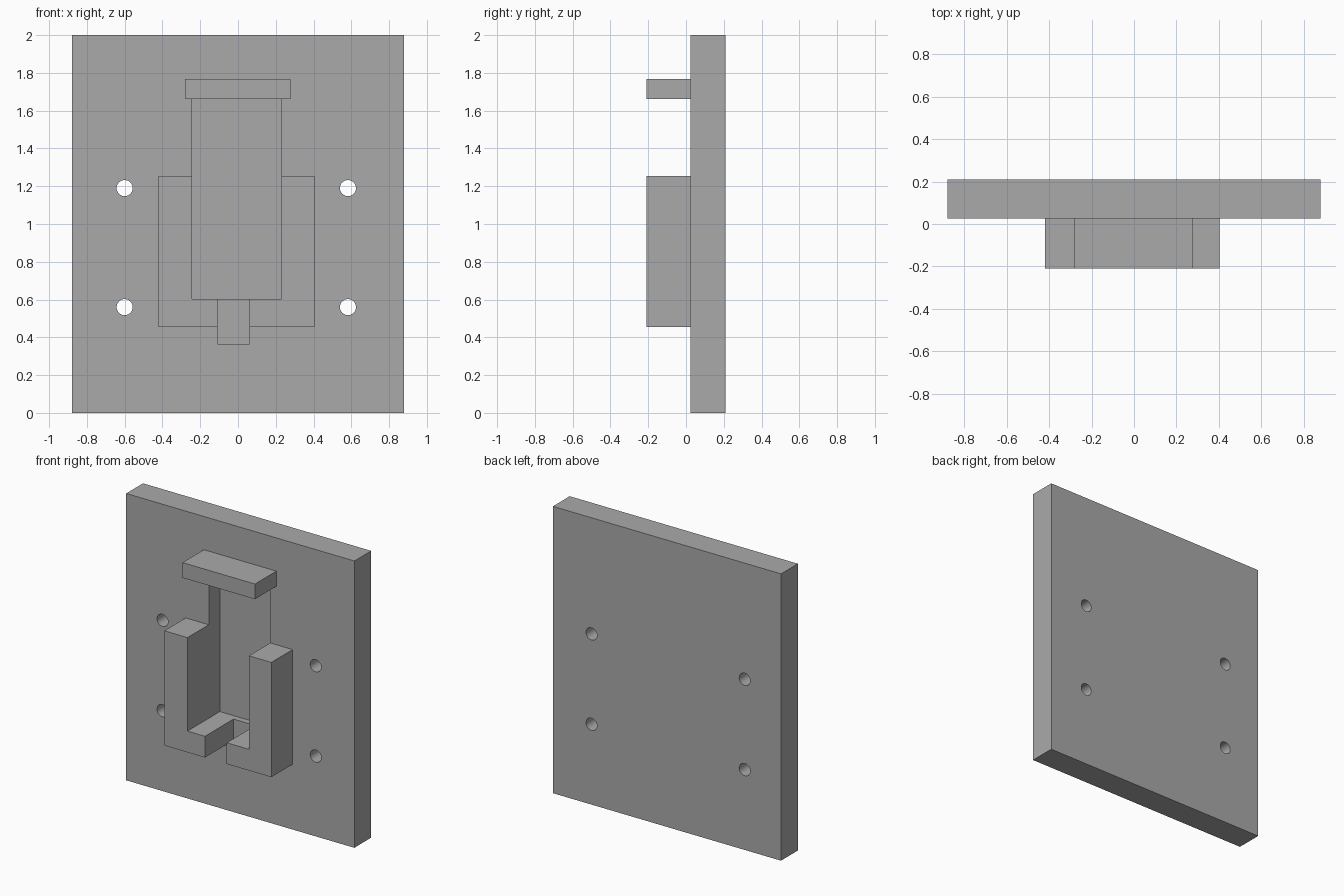
import bpy
import bmesh
import math
from mathutils import Matrix, Vector

if "Cube" in bpy.data.objects:
    bpy.data.objects.remove(bpy.data.objects["Cube"], do_unlink=True)

# One plain grey for the whole model
GREY = (0.4, 0.4, 0.4, 1.0)
grey = bpy.data.materials.new("plain_grey")
grey.use_nodes = True
grey.diffuse_color = GREY
bsdf = next(n for n in grey.node_tree.nodes if n.type == "BSDF_PRINCIPLED")
bsdf.inputs["Base Color"].default_value = GREY

FRONT, FACE, BACK = -0.21, 0.025, 0.21   # depth levels


def finish(name, bm):
    bmesh.ops.recalc_face_normals(bm, faces=bm.faces)
    mesh = bpy.data.meshes.new(name)
    bm.to_mesh(mesh)
    bm.free()
    mesh.materials.append(grey)
    obj = bpy.data.objects.new(name, mesh)
    bpy.context.collection.objects.link(obj)
    return obj


def prism(name, outline, y0, y1):
    """Extrude an x-z outline from y0 to y1."""
    bm = bmesh.new()
    face = bm.faces.new([bm.verts.new((x, y0, z)) for x, z in outline])
    grown = bmesh.ops.extrude_face_region(bm, geom=[face])["geom"]
    verts = [v for v in grown if isinstance(v, bmesh.types.BMVert)]
    bmesh.ops.translate(bm, verts=verts, vec=Vector((0, y1 - y0, 0)))
    return finish(name, bm)


def block(name, x0, x1, y0, y1, z0, z1):
    return prism(name, [(x0, z0), (x1, z0), (x1, z1), (x0, z1)], y0, y1)


def hole_cutter(name, x, z):
    bm = bmesh.new()
    place = Matrix.Translation((x, 0.1, z)) @ Matrix.Rotation(math.pi / 2, 4, "X")
    bmesh.ops.create_cone(bm, cap_ends=True, segments=48, radius1=0.0425,
                          radius2=0.0425, depth=0.6, matrix=place)
    return finish(name, bm)


# Back plate with pocket, stepped cable slot and four screw holes
plate = block("back_plate", -0.88, 0.88, FACE, BACK, 0, 2)
cutters = [
    block("pocket_cutter", -0.243, 0.231, -0.1, 0.147, 0.603, 1.662),
    block("slot_cutter", -0.108, 0.06, -0.1, 0.105, 0.364, 0.7),
]
cutters += [hole_cutter("screw_hole_cutter", x, z)
            for x in (-0.6, 0.582) for z in (0.56, 1.19)]
bpy.context.view_layer.objects.active = plate
for cutter in cutters:
    mod = plate.modifiers.new("cut", "BOOLEAN")
    mod.operation = "DIFFERENCE"
    mod.solver = "EXACT"
    mod.object = cutter
    bpy.ops.object.modifier_apply(modifier=mod.name)
    bpy.data.objects.remove(cutter, do_unlink=True)

# Two L-shaped cradle arms with a gap between their feet
for name, outer, inner, toe in (("right_cradle_arm", -0.421, -0.243, -0.108),
                                ("left_cradle_arm", 0.404, 0.231, 0.06)):
    prism(name, [(outer, 0.455), (toe, 0.455), (toe, 0.603),
                 (inner, 0.603), (inner, 1.255), (outer, 1.255)], FRONT, FACE)

# Ledge above the pocket
block("top_ledge", -0.281, 0.278, FRONT, FACE, 1.662, 1.768)

# Smooth hole walls, sharp edges elsewhere
bpy.ops.object.select_all(action="DESELECT")
plate.select_set(True)
bpy.context.view_layer.objects.active = plate
bpy.ops.object.shade_smooth_by_angle(angle=math.radians(30))
